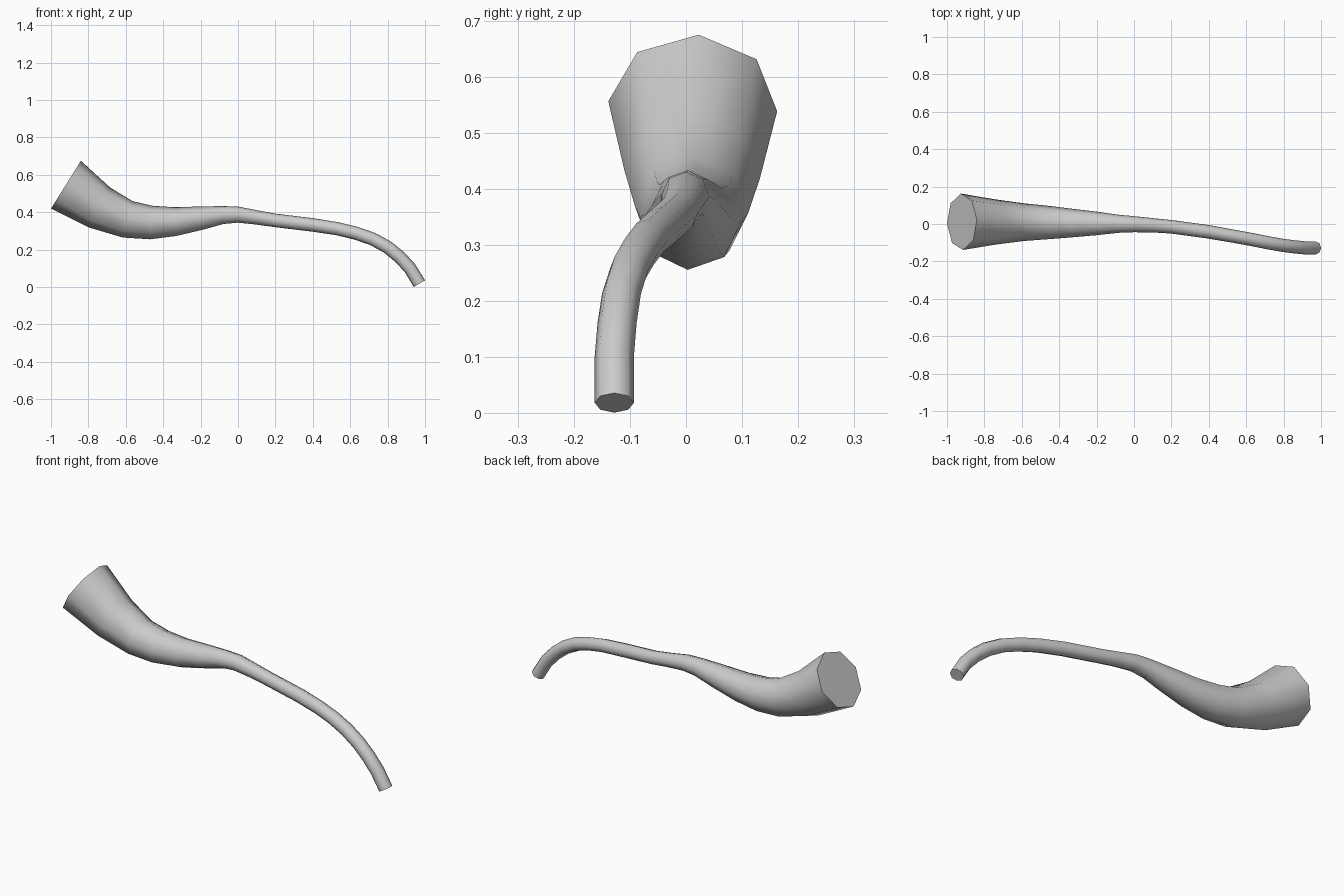
import bpy, bmesh, math
from mathutils import Vector

if "Cube" in bpy.data.objects:
    bpy.data.objects.remove(bpy.data.objects["Cube"])

SIDES = 8

# Centre line of the horn: x, y, z, radius
path = [
    (-0.92, 0.012, 0.547, 0.151), (-0.74, 0.011, 0.425, 0.121),
    (-0.59, 0.010, 0.362, 0.101), (-0.465, 0.008, 0.345, 0.090),
    (-0.335, 0.005, 0.350, 0.077), (-0.20, 0.003, 0.368, 0.063),
    (-0.08, 0.001, 0.385, 0.048), (0.00, -0.001, 0.387, 0.043),
    (0.10, -0.007, 0.372, 0.038), (0.20, -0.015, 0.356, 0.036),
    (0.40, -0.042, 0.332, 0.036), (0.53, -0.065, 0.312, 0.035),
    (0.63, -0.083, 0.288, 0.035), (0.72, -0.101, 0.257, 0.035),
    (0.80, -0.115, 0.213, 0.035), (0.865, -0.123, 0.160, 0.035),
    (0.92, -0.128, 0.100, 0.035), (0.97, -0.128, 0.018, 0.035),
]
points = [Vector(p[:3]) for p in path]
last = len(points) - 1


def direction(i):
    if i == 0:
        return Vector((0.847, 0, -0.53)).normalized()
    if i == last:
        return Vector((0.5, 0, -0.866)).normalized()
    a = (points[i] - points[i - 1]).normalized()
    b = (points[i + 1] - points[i]).normalized()
    return (a + b).normalized()


# Octagonal rings skinned into a tapering tube with flat end caps
bm = bmesh.new()
rings = []
for i, p in enumerate(points):
    d = direction(i)
    side = Vector((0, 0, 1)).cross(d).normalized()
    up = d.cross(side)
    twist = math.radians(-4) * (1 - i / last)
    ring = []
    for k in range(SIDES):
        a = 2 * math.pi * k / SIDES + twist
        ring.append(bm.verts.new(p + path[i][3] * (side * math.cos(a) + up * math.sin(a))))
    rings.append(ring)
for r0, r1 in zip(rings, rings[1:]):
    for k in range(SIDES):
        n = (k + 1) % SIDES
        bm.faces.new((r0[k], r0[n], r1[n], r1[k]))
bm.faces.new(rings[0][::-1])
bm.faces.new(rings[-1])
bmesh.ops.recalc_face_normals(bm, faces=bm.faces)

mesh = bpy.data.meshes.new("curved_horn")
bm.to_mesh(mesh)
bm.free()
horn = bpy.data.objects.new("curved_horn", mesh)
bpy.context.collection.objects.link(horn)

# Smooth along the tube, sharp at the caps
bpy.context.view_layer.objects.active = horn
horn.select_set(True)
bpy.ops.object.shade_smooth_by_angle(angle=math.radians(60))
